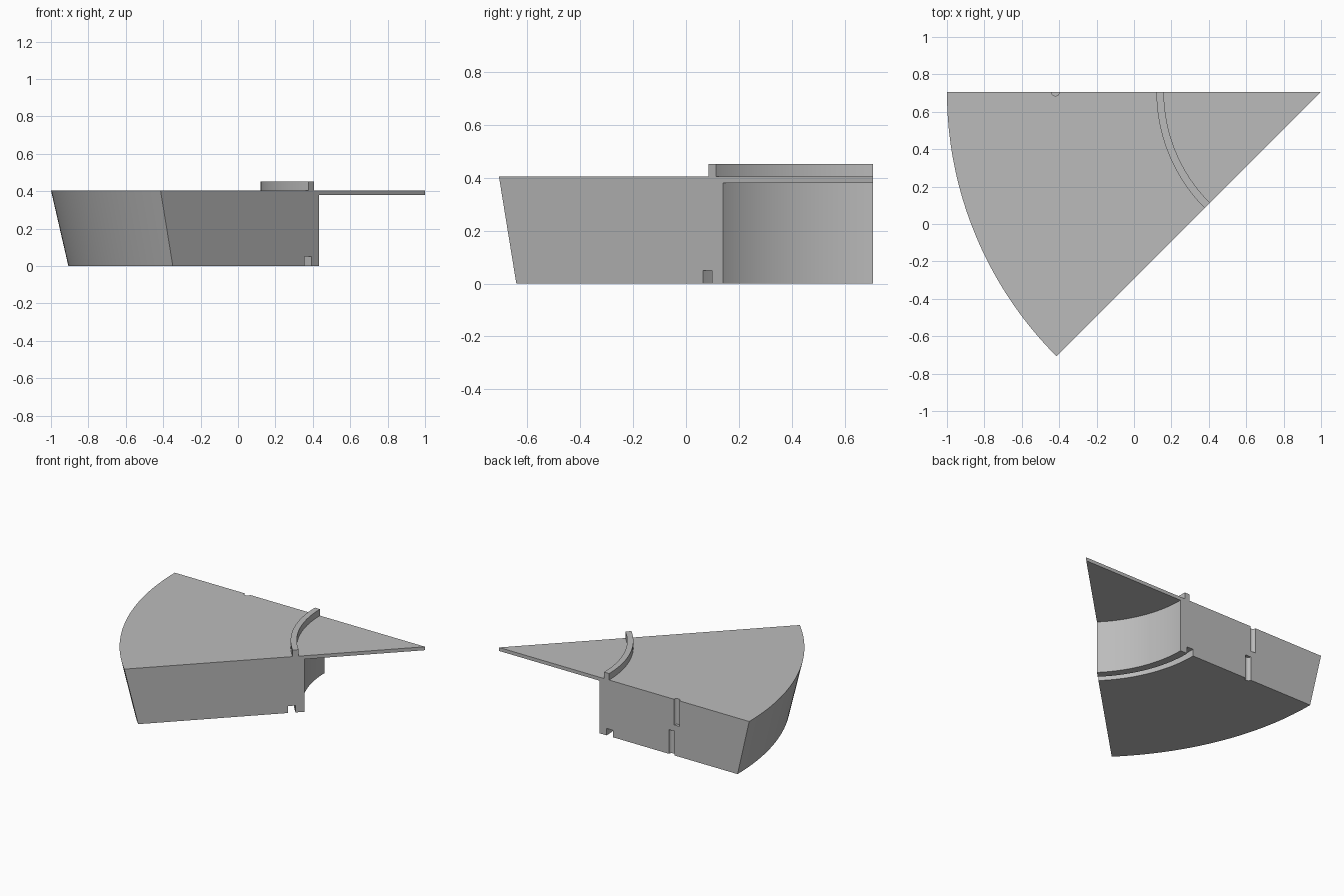
import bpy, bmesh
from math import radians, cos, sin

cube = bpy.data.objects.get("Cube")
if cube:
    bpy.data.objects.remove(cube, do_unlink=True)

AXIS_X, AXIS_Y = 1.0, 0.707
STEPS = 48

grey = bpy.data.materials.new("light_grey")
grey.use_nodes = True
colour = (0.5, 0.5, 0.5, 1)
grey.diffuse_color = colour
grey.node_tree.nodes["Principled BSDF"].inputs["Base Color"].default_value = colour

# Cross-section as (radius, height): thin lid, raised rim, sloped wall, grooved base
profile = [(0, 0.38), (0, 0.405), (0.84, 0.405), (0.84, 0.452), (0.88, 0.452),
           (0.88, 0.405), (2, 0.405), (1.907, 0), (0.91, 0), (0.91, 0.05),
           (0.86, 0.05), (0.86, 0), (0.803, 0), (0.803, 0.38)]


def revolve_wedge(name, section, start, sweep):
    """Revolve a closed section through part of a turn and cap both ends."""
    bm = bmesh.new()
    rings = []
    for i in range(STEPS + 1):
        a = radians(start + sweep * i / STEPS)
        rings.append([bm.verts.new((AXIS_X + r * cos(a), AXIS_Y + r * sin(a), z))
                      for r, z in section])
    n = len(section)
    for a, b in zip(rings, rings[1:]):
        for j in range(n):
            k = (j + 1) % n
            if section[j][0] or section[k][0]:
                bm.faces.new((a[j], a[k], b[k], b[j]))
    bm.faces.new(rings[0])
    bm.faces.new(rings[-1])
    bmesh.ops.remove_doubles(bm, verts=bm.verts, dist=1e-5)
    bmesh.ops.recalc_face_normals(bm, faces=bm.faces)
    mesh = bpy.data.meshes.new(name)
    bm.to_mesh(mesh)
    bm.free()
    obj = bpy.data.objects.new(name, mesh)
    bpy.context.collection.objects.link(obj)
    mesh.materials.append(grey)
    return obj


wedge = revolve_wedge("wedge_segment", profile, 180, 45)

# Half-round notches in the back face, one from the top and one from the base
for name, x, low, high in (("upper_notch_cutter", -0.42, 0.22, 0.5),
                           ("lower_notch_cutter", -0.38, -0.1, 0.175)):
    bpy.ops.mesh.primitive_cylinder_add(vertices=24, radius=0.022, depth=high - low,
                                        location=(x, AXIS_Y, (low + high) / 2))
    cutter = bpy.context.object
    cutter.name = name
    cutter.data.materials.append(grey)
    cutter.hide_render = True
    cut = wedge.modifiers.new(name, "BOOLEAN")
    cut.operation = "DIFFERENCE"
    cut.solver = "EXACT"
    cut.object = cutter
    bpy.ops.object.select_all(action="DESELECT")
    wedge.select_set(True)
    bpy.context.view_layer.objects.active = wedge
    bpy.ops.object.modifier_apply(modifier=name)
    bpy.data.objects.remove(cutter, do_unlink=True)

bpy.ops.object.shade_smooth_by_angle(angle=radians(30))
